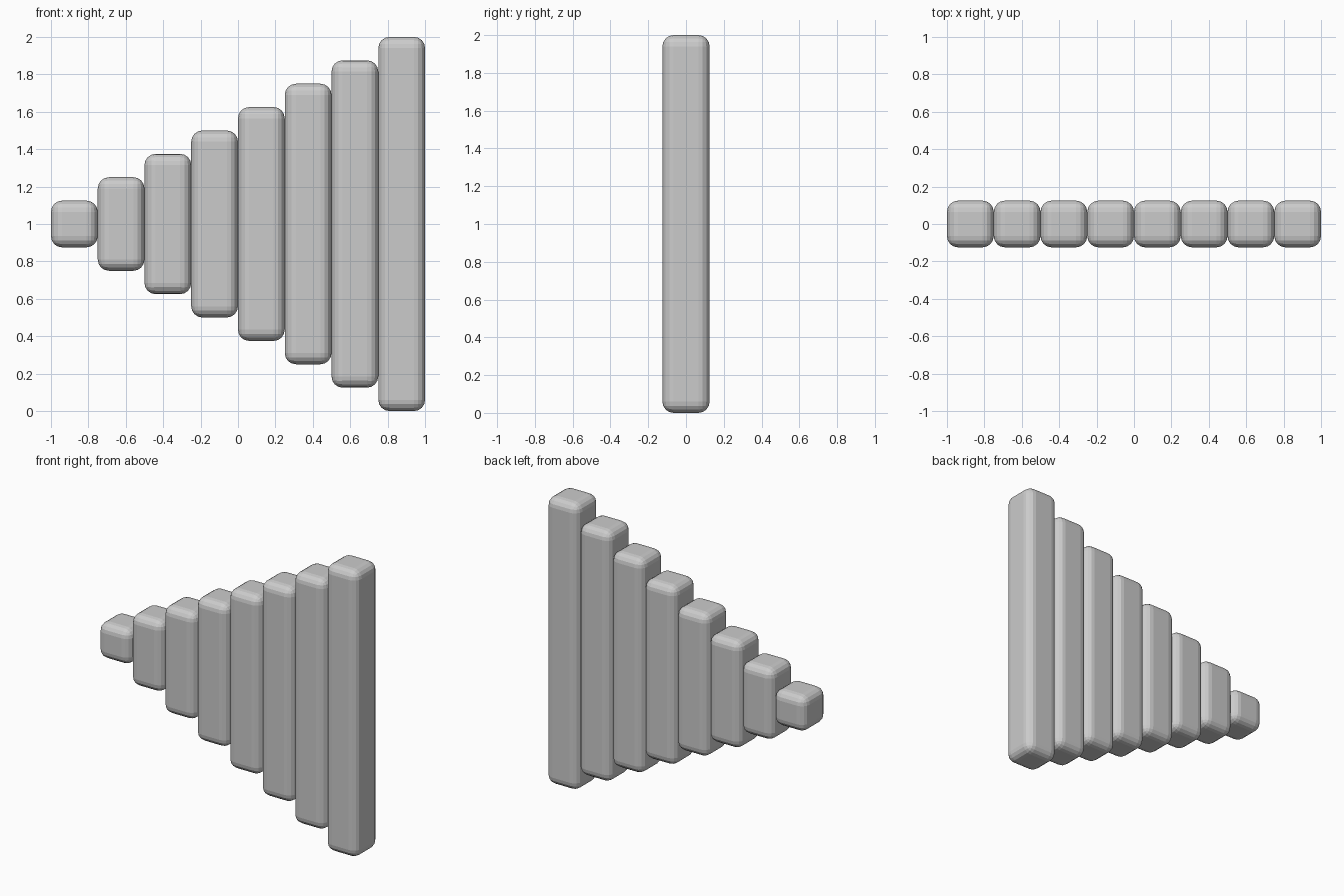
import bpy

if "Cube" in bpy.data.objects:
    bpy.data.objects.remove(bpy.data.objects["Cube"])

COUNT = 8
PITCH = 0.25


def rounded_bar(name, x, height):
    # Square bar with rounded edges, centred on the z = 1 axis
    bpy.ops.mesh.primitive_cube_add(size=1, location=(x, 0, 1))
    bar = bpy.context.object
    bar.name = name
    bar.scale = (PITCH, PITCH, height)
    bpy.ops.object.transform_apply(location=False, rotation=False, scale=True)
    bevel = bar.modifiers.new("rounded_edges", 'BEVEL')
    bevel.width = 0.06
    bevel.segments = 4
    return bar


# Row of bars growing evenly from a cube to full height
for i in range(COUNT):
    rounded_bar(f"bar_{i + 1}", -1 + PITCH * (i + 0.5), PITCH * (i + 1))
